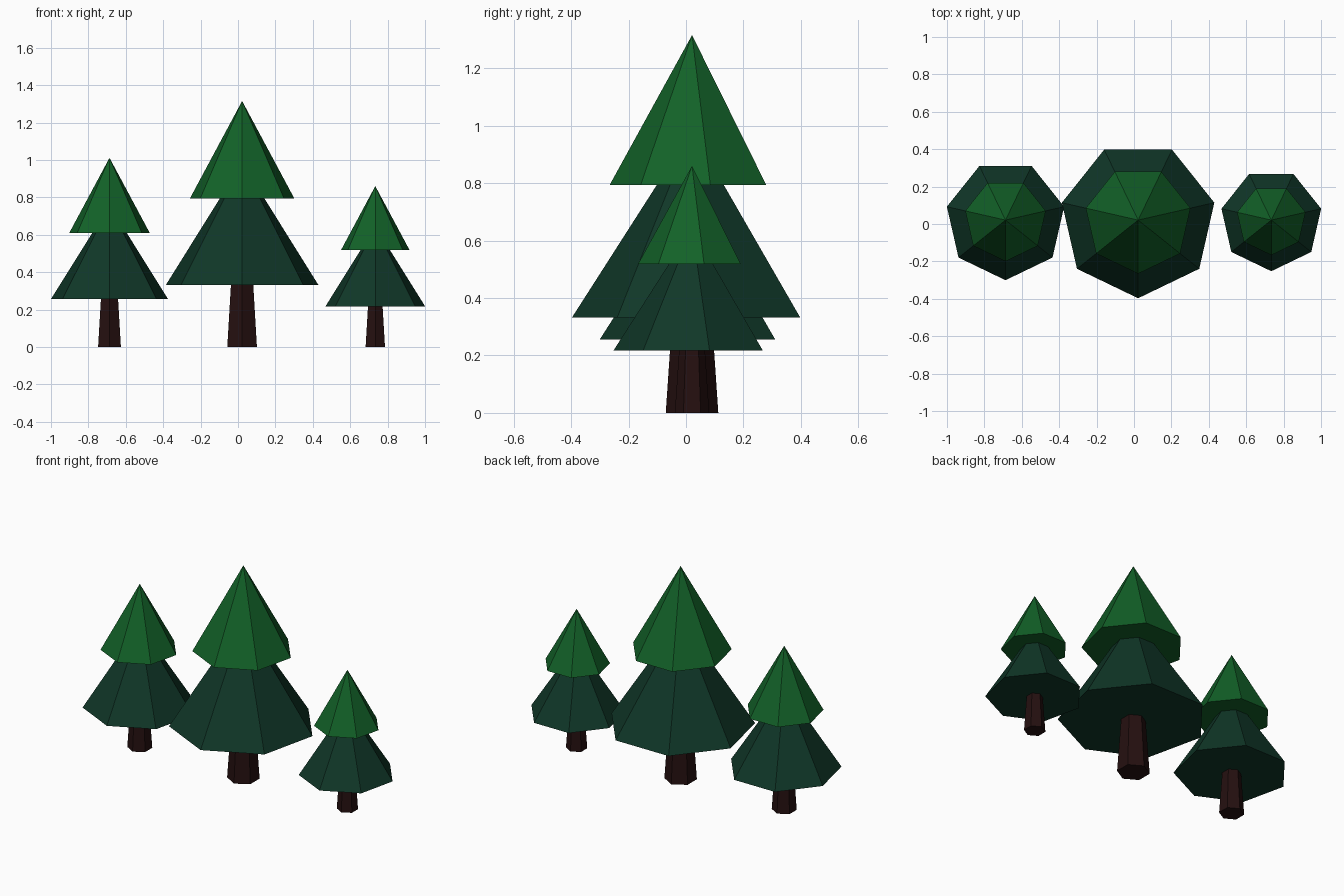
import bpy, bmesh
from math import sin, cos, pi

cube = bpy.data.objects.get("Cube")
if cube:
    bpy.data.objects.remove(cube)


def make_material(name, rgb):
    mat = bpy.data.materials.new(name)
    mat.use_nodes = True
    mat.diffuse_color = (*rgb, 1)
    bsdf = next(n for n in mat.node_tree.nodes if n.type == "BSDF_PRINCIPLED")
    bsdf.inputs["Base Color"].default_value = (*rgb, 1)
    bsdf.inputs["Roughness"].default_value = 0.9
    return mat


BARK = make_material("dark bark brown", (0.018, 0.005, 0.005))
DEEP_GREEN = make_material("deep green", (0.005, 0.038, 0.021))
LEAF_GREEN = make_material("leaf green", (0.006, 0.12, 0.021))


def tapered(name, sides, r_base, r_top, z_base, z_top, material, location, scale):
    """Flat-sided cone or frustum with one corner facing the front."""
    bm = bmesh.new()

    def ring(r, z):
        angles = [2 * pi * i / sides for i in range(sides)]
        return [bm.verts.new((r * sin(a), -r * cos(a), z)) for a in angles]

    base = ring(r_base, z_base)
    bm.faces.new(base[::-1])
    if r_top > 0:
        top = ring(r_top, z_top)
        bm.faces.new(top)
    else:
        apex = bm.verts.new((0, 0, z_top))
    for i in range(sides):
        j = (i + 1) % sides
        if r_top > 0:
            bm.faces.new((base[i], base[j], top[j], top[i]))
        else:
            bm.faces.new((base[i], base[j], apex))
    bmesh.ops.recalc_face_normals(bm, faces=bm.faces)
    mesh = bpy.data.meshes.new(name)
    bm.to_mesh(mesh)
    bm.free()
    mesh.materials.append(material)
    obj = bpy.data.objects.new(name, mesh)
    obj.location = location
    obj.scale = (scale, scale, scale)
    bpy.context.collection.objects.link(obj)


# Three trees of one design in a row, sized relative to the middle one
for label, x, size in (("right", -0.687, 0.769), ("middle", 0.022, 1.0), ("left", 0.734, 0.654)):
    place = (x, 0.021, 0)
    tapered(label + "_trunk", 6, 0.0915, 0.065, 0, 0.39, BARK, place, size)
    tapered(label + "_lower_foliage", 7, 0.418, 0, 0.332, 0.985, DEEP_GREEN, place, size)
    tapered(label + "_upper_foliage", 7, 0.287, 0, 0.793, 1.315, LEAF_GREEN, place, size)
